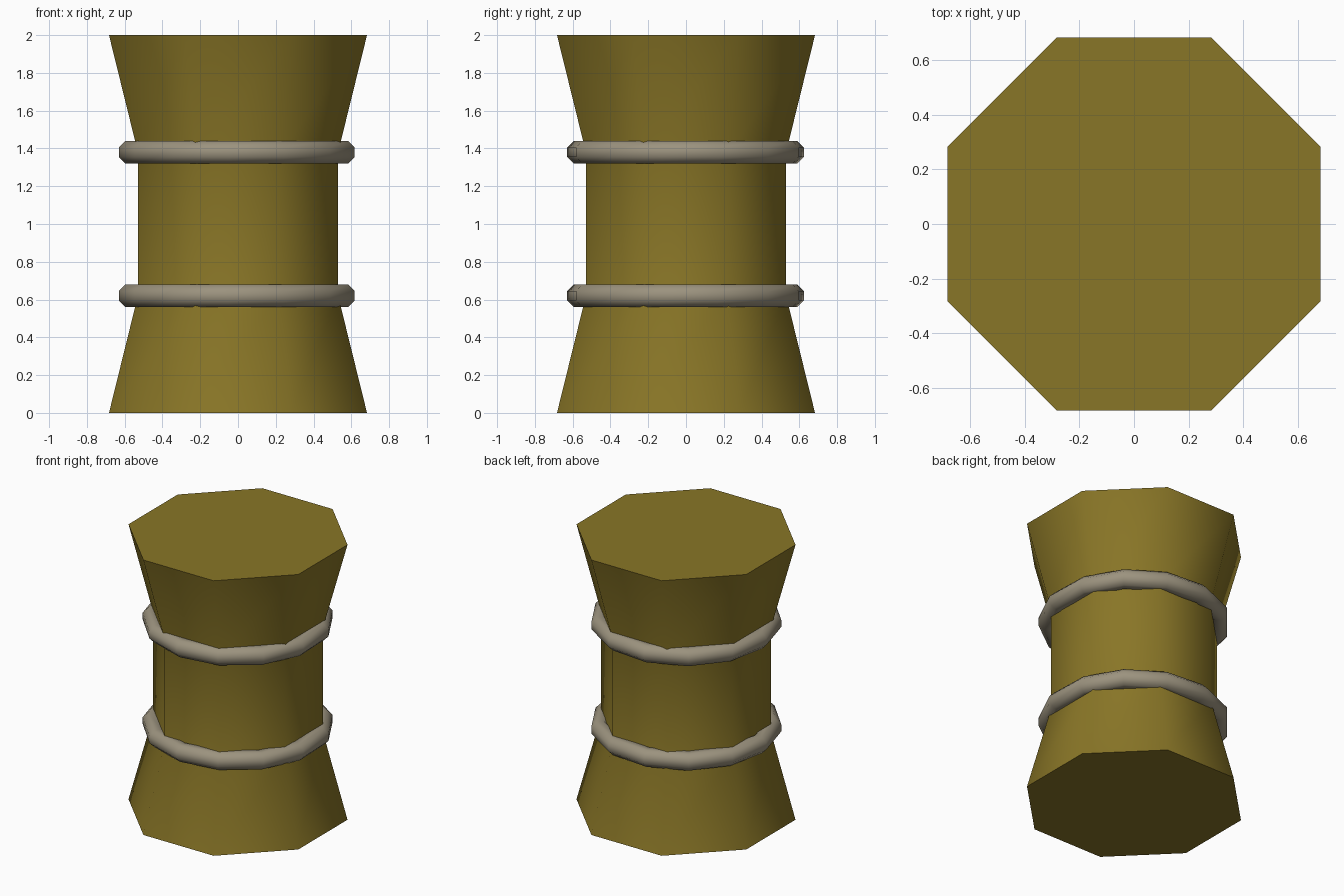
import bpy, bmesh, math

if "Cube" in bpy.data.objects:
    bpy.data.objects.remove(bpy.data.objects["Cube"])


def material(name, rgb):
    m = bpy.data.materials.new(name)
    m.diffuse_color = (*rgb, 1)
    m.use_nodes = True
    m.node_tree.nodes["Principled BSDF"].inputs["Base Color"].default_value = m.diffuse_color
    return m


def finish(name, bm, mat, angle):
    bmesh.ops.recalc_face_normals(bm, faces=bm.faces)
    me = bpy.data.meshes.new(name)
    bm.to_mesh(me)
    bm.free()
    ob = bpy.data.objects.new(name, me)
    bpy.context.collection.objects.link(ob)
    me.materials.append(mat)
    bpy.ops.object.select_all(action='DESELECT')
    ob.select_set(True)
    bpy.context.view_layer.objects.active = ob
    bpy.ops.object.shade_smooth_by_angle(angle=math.radians(angle))
    return ob


def polygon(n, r, start):
    return [(r * math.cos(start + i * math.tau / n),
             r * math.sin(start + i * math.tau / n)) for i in range(n)]


def bridge(bm, a, b):
    n = len(a)
    for i in range(n):
        bm.faces.new((a[i], a[(i + 1) % n], b[(i + 1) % n], b[i]))


olive = material("olive gold", (0.25, 0.18, 0.02))
stone = material("warm grey", (0.33, 0.29, 0.21))

# Octagonal drum body with narrow waist: (height, distance to flat side)
bm = bmesh.new()
loops = []
for z, flat in ((0, 0.683), (0.62, 0.53), (1.38, 0.53), (2, 0.683)):
    pts = polygon(8, flat / math.cos(math.pi / 8), math.pi / 8)
    loops.append([bm.verts.new((x, y, z)) for x, y in pts])
for a, b in zip(loops, loops[1:]):
    bridge(bm, a, b)
bm.faces.new(loops[0])
bm.faces.new(loops[-1])
finish("drum_body", bm, olive, 60)

# Thirteen-sided bands around the waist
for name, z0 in (("lower_band", 0.62), ("upper_band", 1.38)):
    bm = bmesh.new()
    tube = polygon(8, 0.065, math.pi / 8)
    rings = []
    for k in range(13):
        t = math.radians(182) + k * math.tau / 13
        rings.append([bm.verts.new(((0.571 + u) * math.cos(t),
                                    (0.571 + u) * math.sin(t), z0 + v))
                      for u, v in tube])
    for k in range(13):
        bridge(bm, rings[k], rings[(k + 1) % 13])
    finish(name, bm, stone, 60)
